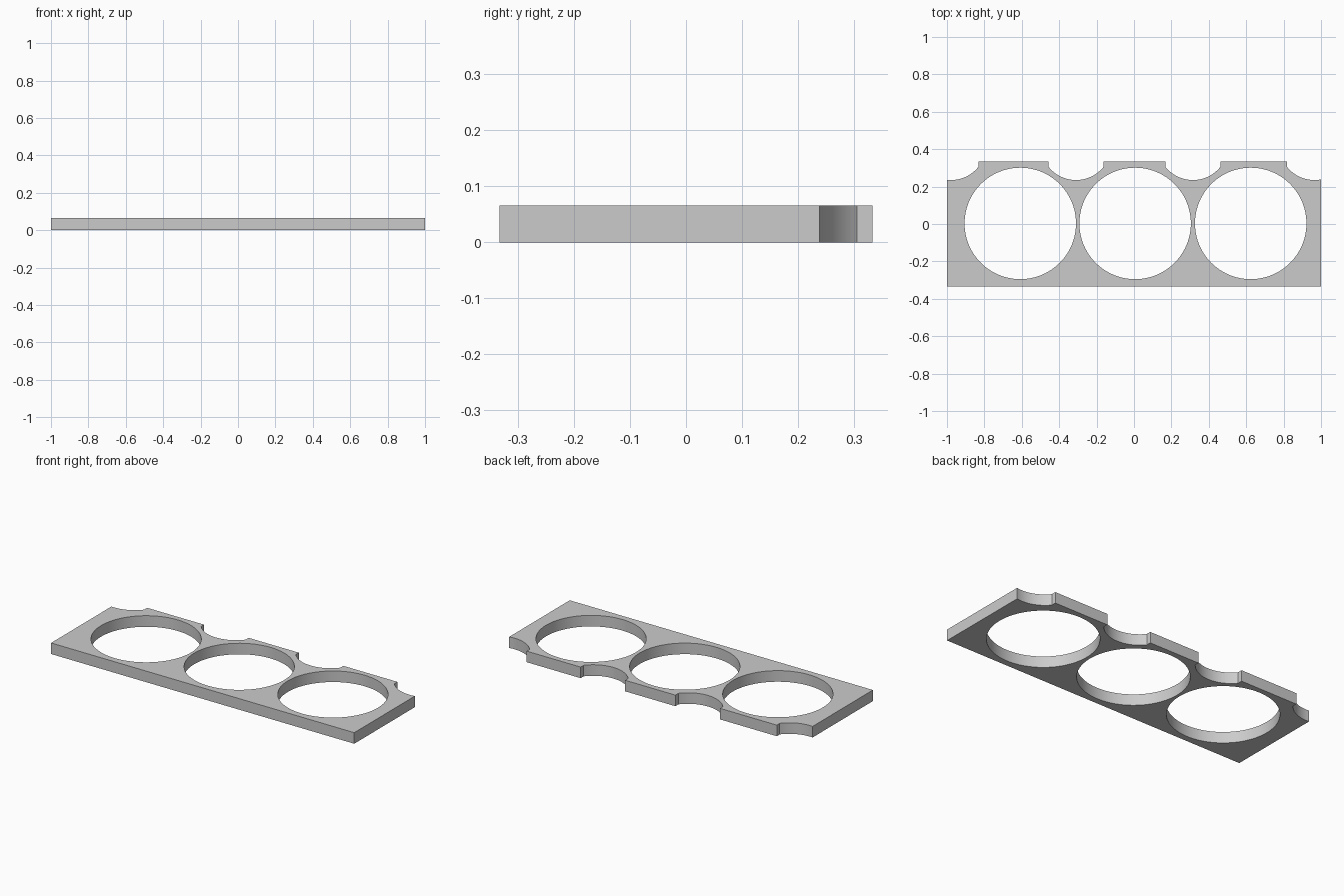
import bpy, bmesh
from math import pi, sin, cos, asin

cube = bpy.data.objects.get("Cube")
if cube:
    bpy.data.objects.remove(cube, do_unlink=True)

HALF_X, HALF_Y, THICK = 1.0, 0.333, 0.066
HOLE_R, HOLE_Y, HOLES_X = 0.298, 0.003, (-0.608, 0.006, 0.624)
NOTCH_R, NOTCH_HALF, NOTCH_FLOOR = 0.189, 0.147, 0.235
NOTCHES_X = (0.965, 0.315, -0.31, -0.979)

grey = bpy.data.materials.new("plain grey")
grey.use_nodes = True
colour = (0.6, 0.6, 0.6, 1)
grey.diffuse_color = colour
grey.node_tree.nodes["Principled BSDF"].inputs["Base Color"].default_value = colour


def notch(cx, steps=24):
    """Shallow arc with short straight lips, running from +x to -x."""
    lo, hi = max(cx - NOTCH_HALF, -HALF_X), min(cx + NOTCH_HALF, HALF_X)
    a, b = asin((hi - cx) / NOTCH_R), asin((lo - cx) / NOTCH_R)
    pts = []
    if hi < HALF_X:
        pts.append((hi, HALF_Y))
    for i in range(steps + 1):
        t = a + (b - a) * i / steps
        pts.append((cx + NOTCH_R * sin(t), NOTCH_FLOOR + NOTCH_R * (1 - cos(t))))
    if lo > -HALF_X:
        pts.append((lo, HALF_Y))
    return pts


def circle(cx, cy, r, n=96):
    return [(cx + r * cos(2 * pi * i / n), cy + r * sin(2 * pi * i / n)) for i in range(n)]


# Plate outline with notched back edge, plus the three round openings
outline = [(-HALF_X, -HALF_Y), (HALF_X, -HALF_Y)]
for x in NOTCHES_X:
    outline += notch(x)
loops = [outline] + [circle(x, HOLE_Y, HOLE_R) for x in HOLES_X]

bm = bmesh.new()
for loop in loops:
    verts = [bm.verts.new((x, y, 0)) for x, y in loop]
    for i, v in enumerate(verts):
        bm.edges.new((verts[i - 1], v))
bmesh.ops.triangle_fill(bm, use_beauty=True, use_dissolve=False, edges=bm.edges[:])

# Give the sheet its thickness
result = bmesh.ops.extrude_face_region(bm, geom=bm.faces[:], use_keep_orig=True)
top = [g for g in result["geom"] if isinstance(g, bmesh.types.BMVert)]
bmesh.ops.translate(bm, verts=top, vec=(0, 0, THICK))
bmesh.ops.recalc_face_normals(bm, faces=bm.faces[:])

mesh = bpy.data.meshes.new("holder_plate")
bm.to_mesh(mesh)
bm.free()
mesh.materials.append(grey)
plate = bpy.data.objects.new("holder_plate", mesh)
bpy.context.collection.objects.link(plate)

# Smooth round walls, crisp rims
bpy.ops.object.select_all(action='DESELECT')
plate.select_set(True)
bpy.context.view_layer.objects.active = plate
bpy.ops.object.shade_smooth_by_angle(angle=pi / 6)
